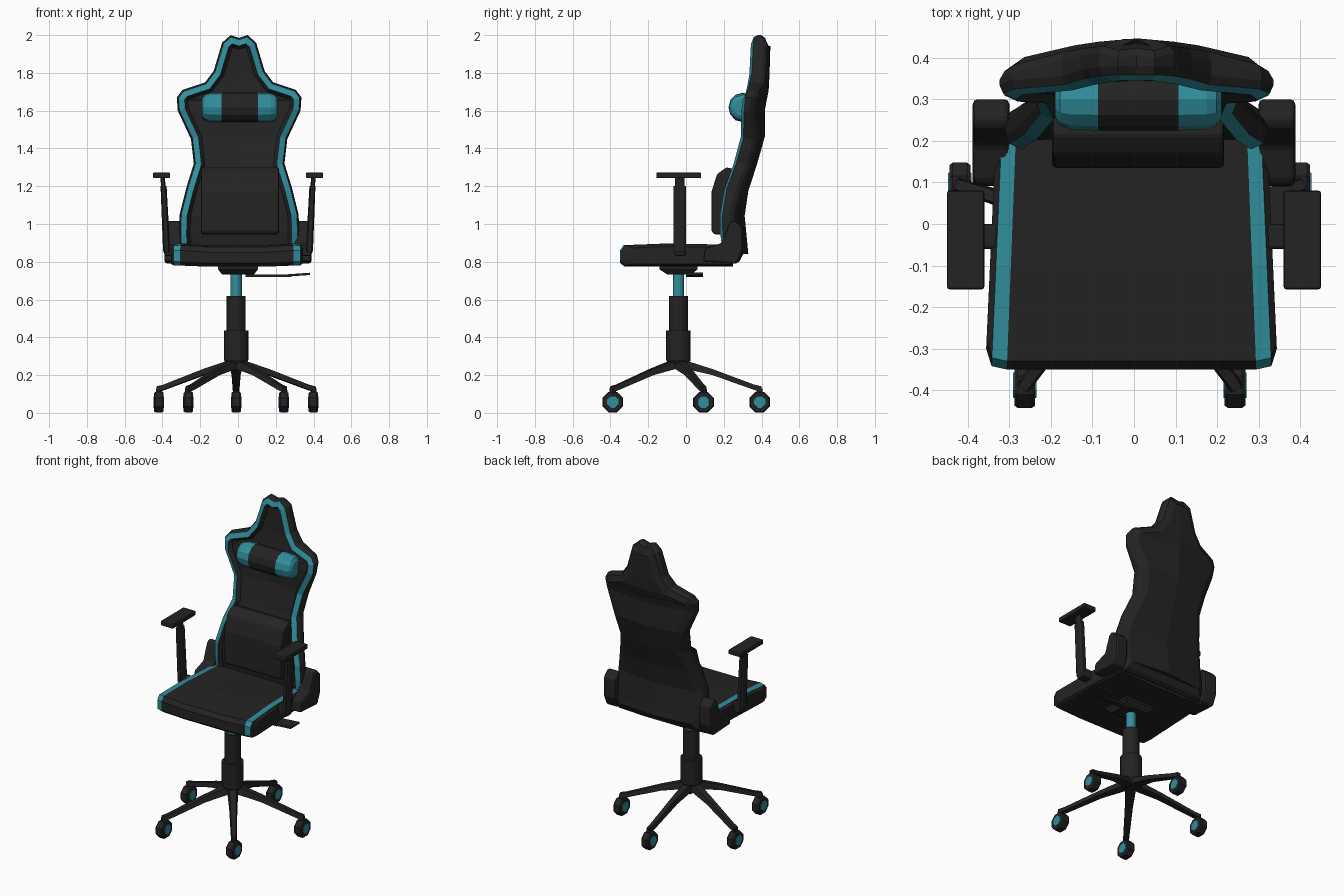
import bpy, bmesh, math
from mathutils import Vector

if "Cube" in bpy.data.objects:
    bpy.data.objects.remove(bpy.data.objects["Cube"])


def material(name, rgb):
    m = bpy.data.materials.new(name)
    m.diffuse_color = (*rgb, 1)
    m.use_nodes = True
    m.node_tree.nodes["Principled BSDF"].inputs["Base Color"].default_value = m.diffuse_color
    return m


BLACK = material("black", (0.017, 0.017, 0.017))
TEAL = material("teal", (0.03, 0.27, 0.33))


def finish(name, bm, mats=(BLACK,), bevel=0):
    bmesh.ops.recalc_face_normals(bm, faces=bm.faces[:])
    me = bpy.data.meshes.new(name)
    bm.to_mesh(me)
    bm.free()
    for m in mats:
        me.materials.append(m)
    ob = bpy.data.objects.new(name, me)
    bpy.context.collection.objects.link(ob)
    if bevel:
        b = ob.modifiers.new("bevel", 'BEVEL')
        b.width, b.segments, b.limit_method = bevel, 2, 'ANGLE'
    return ob


def loft(name, rings, mats=(BLACK,), rule=None, cap=True, bevel=0, done=True):
    """Skin closed rings; rule(i, j) gives the material of a side face."""
    bm = bmesh.new()
    rows = [[bm.verts.new(p) for p in r] for r in rings]
    n = len(rows[0])
    for i in range(len(rows) - 1):
        for j in range(n):
            k = (j + 1) % n
            f = bm.faces.new((rows[i][j], rows[i][k], rows[i + 1][k], rows[i + 1][j]))
            f.material_index = rule(i, j) if rule else 0
    if cap:
        for r, i in ((rows[0], 0), (rows[-1], len(rows) - 2)):
            bm.faces.new(r).material_index = rule(i, 0) if rule else 0
    return finish(name, bm, mats, bevel) if done else (bm, rows)


def box(name, x0, x1, y0, y1, z0, z1, bevel=0):
    q = ((x0, y0), (x1, y0), (x1, y1), (x0, y1))
    return loft(name, [[(x, y, z) for x, y in q] for z in (z0, z1)], bevel=bevel)


def extrude_x(name, profile, x0, x1, bevel=0):
    return loft(name, [[(x, y, z) for y, z in profile] for x in (x0, x1)], bevel=bevel)


def tube(name, c, rz, n=20, mats=(BLACK,)):
    return loft(name, [[(c[0] + r * math.cos(2 * math.pi * k / n),
                         c[1] + r * math.sin(2 * math.pi * k / n), z) for k in range(n)]
                       for r, z in rz], mats)


def wheel(name, c, r, half, mats, n=8):
    ang = [2 * math.pi * (k + .5) / n for k in range(n)]
    return loft(name, [[(c[0] + dx, c[1] + s * math.cos(a), c[2] + s * math.sin(a)) for a in ang]
                       for dx, s in ((-half, r * .9), (-half * .7, r), (half * .7, r), (half, r * .9))], mats)


def interp(table, z):
    if z <= table[0][0]:
        return table[0][1]
    for (a, p), (b, q) in zip(table, table[1:]):
        if z <= b:
            return p + (q - p) * (z - a) / (b - a)
    return table[-1][1]


# Star base with five legs and casters
CX, CY = -0.01, -0.04
for i in range(5):
    a = math.radians(90 + 72 * i)
    d, s = Vector((math.cos(a), math.sin(a), 0)), Vector((-math.sin(a), math.cos(a), 0))
    o = Vector((CX, CY, 0))
    rings = []
    for r, zt, zb, w in ((.03, .28, .235, .032), (.18, .232, .2, .024),
                         (.4, .15, .122, .018), (.44, .14, .11, .017)):
        rings.append([o + d * r + s * w * u + Vector((0, 0, z))
                      for u, z in ((-1, zb), (1, zb), (.7, zt), (-.7, zt))])
    loft(f"base_leg_{i}", rings)
    t = o + d * .43
    tube(f"caster_stem_{i}", (t.x, t.y), ((.016, .08), (.016, .13)), 8)
    wheel(f"caster_wheel_{i}", (t.x, t.y, .057), .059, .025, (BLACK,))
    wheel(f"caster_hub_{i}", (t.x, t.y, .057), .036, .028, (TEAL,))

# Gas lift column
tube("column_lower", (CX, CY), ((.03, .235), (.062, .275), (.065, .28), (.065, .435)))
tube("column_sleeve", (CX, CY), ((.05, .43), (.05, .62)))
tube("gas_piston", (CX, CY), ((.03, .6), (.03, .75)), mats=(TEAL,))

# Tilt mechanism and lever
loft("tilt_mechanism", [[(x, y, z) for x, y in ((-x0, y0), (x0, y0), (x0, y1), (-x0, y1))]
                        for x0, y0, y1, z in ((.085, -.1, .03, .733), (.105, -.14, .06, .76),
                                              (.105, -.14, .06, .785))])
box("lever_rod", .04, .28, .0, .03, .72, .733)
loft("lever_paddle", [[(x, y, z + h) for y, h in ((.0, 0), (.09, 0), (.09, .012), (.0, .012))]
                      for x, z in ((.24, .72), (.38, .73))])

# Seat: profiles (y, z) set side by side along x, stripe between the 2nd and 3rd columns
PROFILE = ((.25, .78), (-.325, .78), (-.35, .8), (-.35, .86), (-.33, .888), (-.1, .897), (.25, .89))
rings = []
for x, dy, dz in ((.352, .05, .015), (.337, .008, .002), (.3, 0, 0), (.15, 0, -.01)):
    ring = []
    for y, z in PROFILE:
        yy = y + dy if y < -.2 else y
        zz = z + dz * .6 if z < .82 else z - dz if dz > 0 else z + dz
        ring.append((x * (1 - .13 * (yy + .35)), yy, zz))
    rings.append(ring)
rings = [[(-x, y, z) for x, y, z in r] for r in rings] + rings[::-1]
rings = [[(x - .006, y, z) for x, y, z in r] for r in rings]
loft("seat", rings, (BLACK, TEAL), lambda i, j: int(i in (1, 5) and j in (1, 2, 3, 4, 5)))

# Backrest: an outline (x, z) inset ring by ring, with depth from side profiles (z, y)
HALF = [(.29, .79), (.315, .86), (.318, .95), (.315, 1.05), (.28, 1.19), (.24, 1.32), (.255, 1.45),
        (.325, 1.6), (.33, 1.67), (.3, 1.71), (.18, 1.75), (.135, 1.81), (.09, 1.96), (.045, 2.0)]
FRONT = [(.79, .21), (.87, .19), (1.0, .175), (1.16, .19), (1.42, .29), (1.54, .29),
         (1.67, .3), (1.8, .335), (2.0, .345)]
BACK = [(.79, .335), (1.1, .305), (1.45, .42), (1.54, .405), (1.72, .44), (1.95, .447), (2.0, .43)]
OUT = [Vector(p) for p in HALF + [(0, 1.985)] + [(-x, z) for x, z in HALF[::-1]]]
N = len(OUT)


def inset(dist):
    res = []
    for i, p in enumerate(OUT):
        e1, e2 = (p - OUT[i - 1]).normalized(), (OUT[(i + 1) % N] - p).normalized()
        n1, n2 = Vector((-e1.y, e1.x)), Vector((-e2.y, e2.x))
        res.append(p + (n1 + n2) * dist / (1 + n1.dot(n2)))
    return res


rings = []
for dist, side, off in ((.05, 'b', 0), (.012, 'b', -.012), (0, 'b', -.03), (0, 'f', .035),
                        (.009, 'f', .014), (.04, 'f', 0), (.058, 'f', .022)):
    ring = []
    for q, p in zip(inset(dist), OUT):
        y = interp(BACK, p.y) - .5 * q.x ** 2 if side == 'b' else interp(FRONT, p.y)
        ring.append((q.x + .006, y + off, q.y))
    rings.append(ring)
bm, rows = loft("backrest", rings, rule=lambda i, j: int(i == 4 and j != N - 1), cap=False, done=False)
for row, y_of in ((rows[0], lambda v: interp(BACK, v.co.z)),
                  (rows[-1], lambda v: v.co.y + .008)):
    mid = [bm.verts.new((.006, y_of(v), v.co.z)) for v in row[:N // 2]]
    for i in range(N // 2 - 1):
        j = N - 1 - i
        bm.faces.new((row[i], row[i + 1], mid[i + 1], mid[i]))
        bm.faces.new((mid[i], mid[i + 1], row[j - 1], row[j]))
    c = N // 2
    bm.faces.new((row[c - 1], row[c], mid[-1]))
    bm.faces.new((mid[-1], row[c], row[c + 1]))
    bm.faces.new((row[0], mid[0], row[-1]))
finish("backrest", bm, (BLACK, TEAL))

# Head pillow with teal ends
rings = [[(.01 + x, .3 + .075 * s * math.cos(a), 1.617 + .078 * s * math.sin(a))
          for a in [2 * math.pi * k / 12 for k in range(12)]]
         for x, s in ((-.2, .6), (-.188, .84), (-.165, .96), (-.097, 1),
                      (.097, 1), (.165, .96), (.188, .84), (.2, .6))]
loft("head_pillow", rings, (BLACK, TEAL), lambda i, j: int(i != 3))

# Lumbar pillow
extrude_x("lumbar_pillow", ((.135, .96), (.135, 1.17), (.165, 1.265), (.215, 1.3), (.26, 1.29),
                            (.25, .945), (.15, .945)), -.197, .217, bevel=.02)

# Hinge covers and armrests, both sides
for s, side in ((-1, "left"), (1, "right")):
    hinge = ((.09, .8), (.1, .87), (.19, .9), (.23, 1.01), (.26, 1.02), (.3, .98), (.3, .86), (.27, .79))
    extrude_x(f"hinge_cover_{side}", hinge, s * .3, s * .388, bevel=.012)
    box(f"arm_mount_{side}", min(s * .32, s * .39), max(s * .32, s * .39), -.06, 0, .83, .89, bevel=.008)
    for part, secs in (("sleeve", ((.374, .83, .011, .022), (.378, .86, .019, .033), (.394, 1.2, .016, .032))),
                       ("post", ((.394, 1.19, .012, .025), (.4, 1.25, .012, .025)))):
        loft(f"arm_{part}_{side}", [[(s * x + u * w, -.033 + v * d, z)
                                     for u, v in ((-1, -.6), (-.6, -1), (.6, -1), (1, -.6),
                                                  (1, .6), (.6, 1), (-.6, 1), (-1, .6))]
                                    for x, z, w, d in secs])
    box(f"arm_pad_{side}", s * .405 - .045, s * .405 + .045, -.157, .08, 1.243, 1.273, bevel=.006)
